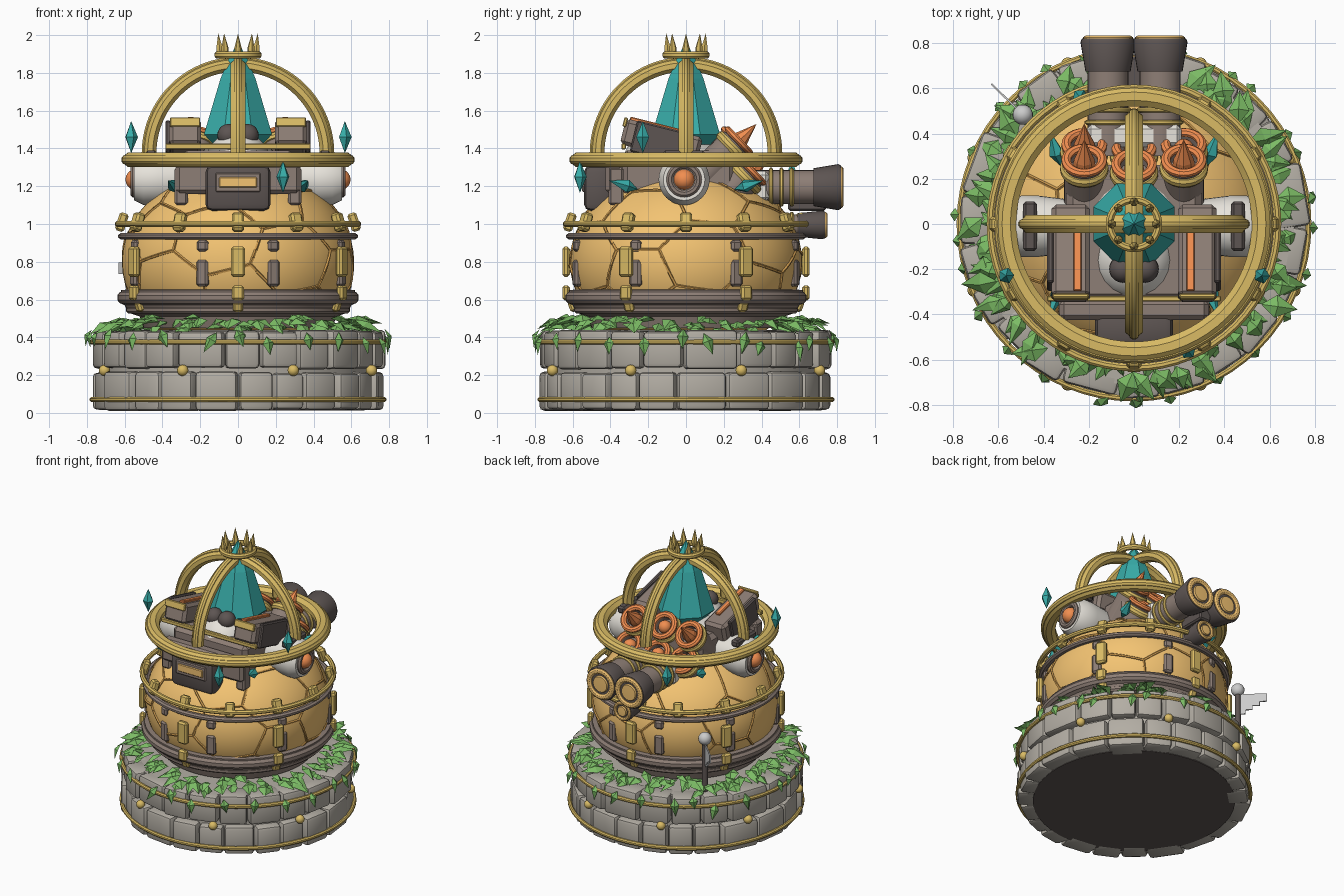
import bpy, bmesh, random
from math import pi, sin, cos, radians
from mathutils import Matrix, Vector

if "Cube" in bpy.data.objects:
    bpy.data.objects.remove(bpy.data.objects["Cube"])

random.seed(4)
COL = dict(gold=(.70, .50, .13), orange=(.90, .55, .17), seam=(.62, .33, .08), brown=(.27, .21, .18),
           dark=(.11, .09, .085), teal=(.04, .42, .40), leaf=(.20, .50, .13), stone=(.45, .42, .37),
           cream=(.80, .77, .71), red=(.88, .27, .08))
MAT = {}
for k, c in COL.items():
    MAT[k] = bpy.data.materials.new(k)
    MAT[k].diffuse_color = (*c, 1)
I = Matrix.Identity(4)
T = lambda *p: Matrix.Translation(p)
R = lambda deg, ax: Matrix.Rotation(radians(deg), 4, ax)


def radial(deg, r, z):
    """Place at angle from the front; local -y points outward."""
    return R(deg, 'Z') @ T(0, -r, z)


def aim(loc, d):
    """Point local z along d."""
    return T(*loc) @ Vector(d).to_track_quat('Z', 'Y').to_matrix().to_4x4()


def emit(name, bm, mat, m=I, smooth=True):
    bmesh.ops.recalc_face_normals(bm, faces=bm.faces)
    for f in bm.faces:
        f.smooth = smooth
    for e in bm.edges:
        e.smooth = len(e.link_faces) == 2 and e.calc_face_angle(0) < radians(35)
    me = bpy.data.meshes.new(name)
    bm.to_mesh(me)
    bm.free()
    ob = bpy.data.objects.new(name, me)
    if mat:
        me.materials.append(MAT[mat])
    ob.matrix_world = m
    bpy.context.collection.objects.link(ob)
    return ob


def lathe(name, prof, mat, m=I, n=32, closed=False, sweep=2 * pi, smooth=True):
    bm = bmesh.new()
    full = sweep > 6.28
    cols = [[bm.verts.new((r * cos(sweep * i / n), r * sin(sweep * i / n), z)) for r, z in prof]
            for i in range(n if full else n + 1)]
    k = len(prof)
    for i in range(n):
        a, b = cols[i], cols[(i + 1) % len(cols)]
        for j in range(k if closed else k - 1):
            bm.faces.new((a[j], b[j], b[(j + 1) % k], a[(j + 1) % k]))
    bmesh.ops.remove_doubles(bm, verts=bm.verts, dist=1e-5)
    return emit(name, bm, mat, m, smooth)


def cross(r, z, a, b, k=8):
    """Rounded ring cross-section, half sizes a and b."""
    return [(r + a * cos(2 * pi * (i + .5) / k), z + b * sin(2 * pi * (i + .5) / k)) for i in range(k)]


def ring(name, r, z, a, b, mat, m=I, n=64, sweep=2 * pi, k=8):
    return lathe(name, cross(r, z, a, b, k), mat, m, n, True, sweep)


def box(name, size, mat, m=I, bev=.012, seg=1):
    bm = bmesh.new()
    bmesh.ops.create_cube(bm, size=1, matrix=Matrix.Diagonal((*size, 1)))
    if bev:
        bmesh.ops.bevel(bm, geom=bm.edges[:], offset=bev, segments=seg, affect='EDGES', profile=.5)
    return emit(name, bm, mat, m)


def shard(name, m, r, up, down, n=6):
    lathe(name, [(0, -down), (r, 0), (0, up)], 'teal', m, n, smooth=False)


def ball(name, r, mat, m):
    lathe(name, [(r * sin(pi * i / 10), -r * cos(pi * i / 10)) for i in range(11)], mat, m, 20)


# Stone base: core, dark underside, two rows of uneven blocks
lathe('base_core', [(0, .02), (.71, .02), (.71, .43), (0, .45)], 'stone', n=48)
lathe('base_underside', [(0, .012), (.67, .012), (.67, .03), (0, .03)], 'dark', n=48)
for row, z in enumerate((.115, .335)):
    widths = [random.uniform(.75, 1.3) for _ in range(22)]
    tot, a = sum(widths), row * 9
    for w in widths:
        d = 360 * w / tot
        box('base_stone', (2 * .75 * sin(radians(d / 2)) - .012, .15, .2 + random.uniform(-.01, .01)), 'stone',
            radial(a + d / 2, .69 + random.uniform(-.012, .01), z) @ R(random.uniform(-2, 2), 'Z'), .022, 2)
        a += d
for z in (.07, .375):
    ring('base_gold_ring', .772, z, .014, .014, 'gold')
for i in range(8):
    ball('base_stud', .03, 'gold', radial(22.5 + 45 * i, .765, .225))

# Leaf wreath
bm = bmesh.new()


def leaf(m, l, w):
    v = [bm.verts.new(m @ Vector(p)) for p in
         ((0, 0, 0), (-w, -.4 * l, .0), (0, -l, -.015), (w, -.4 * l, .0), (0, -.45 * l, .022))]
    for i in range(4):
        bm.faces.new((v[i], v[(i + 1) % 4], v[4]))


for i in range(130):
    leaf(radial(i * 360 / 130 * 3.02, random.uniform(.53, .67), random.uniform(.445, .50))
         @ R(random.uniform(-50, 50), 'Z') @ R(random.uniform(-8, 22), 'X') @ R(random.uniform(-25, 25), 'Y'),
         random.uniform(.11, .18), random.uniform(.035, .055))
for i in range(26):
    leaf(radial(i * 360 / 26 + random.uniform(-6, 6), .775, random.uniform(.38, .45))
         @ R(random.uniform(60, 80), 'X') @ R(random.uniform(-30, 30), 'Z'), random.uniform(.08, .13), .03)
emit('leaf_wreath', bm, 'leaf', smooth=False)

# Dark cradle under the dome
lathe('cradle', [(0, .45), (.5, .45), (.52, .51), (.58, .53), (.6, .57), (.62, .58), (.62, .65), (.5, .66)], 'brown', n=64)
ring('cradle_rim', .615, .61, .026, .033, 'brown')
ring('cradle_lower_ring', .575, .545, .02, .02, 'brown')

# Orange dome with hexagon and pentagon seams
C, RX, RZ = .8, .615, .5
lathe('dome', [(RX * sin(pi * i / 28), C - RZ * cos(pi * i / 28)) for i in range(6, 29)], 'orange', n=64)
ico = bmesh.new()
bmesh.ops.create_icosphere(ico, subdivisions=1, radius=1, matrix=R(90, 'X') @ R(20.9, 'X'))
bm = bmesh.new()
for f in ico.faces:
    cs = [v.co for v in f.verts]
    for i in range(3):
        a, b, c = cs[i], cs[(i + 1) % 3], cs[(i + 2) % 3]
        segs = [(a.lerp(b, 1 / 3), a.lerp(c, 1 / 3))]
        if a.to_tuple(3) < b.to_tuple(3):
            segs.append((a.lerp(b, 1 / 3), a.lerp(b, 2 / 3)))
        for p, q in segs:
            pts = [p.lerp(q, t / 5).normalized() for t in range(6)]
            pts = [Vector((v.x * RX, v.y * RX, C + v.z * RZ)) for v in pts]
            for u, v in zip(pts, pts[1:]):
                if u.z > .6:
                    bmesh.ops.create_cone(bm, segments=5, radius1=.009, radius2=.009, depth=(v - u).length,
                                          matrix=aim((u + v) / 2, v - u))
ico.free()
emit('dome_seams', bm, 'seam')
ring('dome_dark_band', .612, .935, .024, .018, 'brown')
ring('dome_gold_ring', .635, 1.0, .018, .017, 'gold')

# Clasps around the dome
for i in range(12):
    box('ring_clasp', (.065, .05, .1), 'gold', radial(30 * i, .615, 1.01) @ R(-18, 'X'))
for i in range(6):
    box('gold_clasp', (.075, .04, .16), 'gold', radial(60 * i, .635, .8))
    box('lower_clasp', (.065, .04, .08), 'gold', radial(60 * i, .635, .635))
    box('cradle_clasp', (.055, .04, .06), 'gold', radial(60 * i, .6, .565) @ R(20, 'X'))
for a in (18, 64, 116, 162):
    for s in (-1, 1):
        box('dark_clasp', (.065, .04, .14), 'brown', radial(a * s, .605, .74))
        box('small_dark_clasp', (.06, .035, .06), 'brown', radial(a * s, .605, .885))

# Gold cage: ring, crossed arches, crown
ring('cage_ring', .565, 1.34, .048, .042, 'gold')
ring('cage_ring_rib', .6, 1.34, .018, .025, 'gold')
for a in (0, 90):
    m = T(0, 0, 1.375) @ R(a, 'Z') @ R(90, 'X')
    ring('cage_arch', .465, 0, .036, .044, 'gold', m, 40, pi)
    ring('cage_arch_rib', .495, 0, .016, .022, 'gold', m, 40, pi)
ring('crown_ring', .108, 1.895, .018, .02, 'gold', n=32)
for i in range(8):
    lathe('crown_spike', [(0, -.03), (.018, 0), (.02, .03), (0, .11)], 'gold',
          radial(45 * i, .095, 1.9) @ R(5, 'X'), 6)

# Central crystal in its cream cup
lathe('main_crystal', [(0, 1.3), (.12, 1.4), (.195, 1.475), (.10, 1.77), (.05, 1.88), (0, 1.965)], 'teal',
      R(22.5, 'Z'), 8, smooth=False)
ball('cream_cup', .18, 'cream', T(0, -.16, 1.31))
lathe('crystal_seat', [(0, 1.25), (.2, 1.25), (.2, 1.38), (.14, 1.42), (0, 1.42)], 'cream')

# Small floating crystals and shards on the dome
for a, z in ((68, 1.46), (-112 + 44, 1.46), (23, 1.25), (203, 1.25)):
    shard('floating_crystal', radial(a, .61, z), .036, .085, .085, 5)
for sx in (-1, 1):
    for sy in (-1, 1):
        shard('dome_shard', aim((sx * .34, sy * .31, 1.2), (sx * .25, sy * .8, .25)), .035, .11, .06, 5)

# Dark machinery body
box('machine_body', (.6, .6, .24), 'brown', T(0, -.04, 1.27), .03)
box('front_crossbar', (.66, .09, .16), 'brown', T(0, -.38, 1.24), .02)
box('rear_cream_block', (.42, .1, .16), 'cream', T(0, .39, 1.2), .02)
box('gold_crossbar', (.77, .025, .03), 'gold', T(0, -.33, 1.41), .005)

# Front visor box
box('visor_box', (.345, .15, .24), 'dark', T(0, -.465, 1.19), .035, 2)
box('visor_slot', (.24, .02, .1), 'brown', T(0, -.54, 1.22), .006)
box('visor_light', (.2, .02, .055), 'orange', T(0, -.546, 1.22), .005)

for s in (-1, 1):
    # Side racks with red stripes
    m = T(s * .28, -.13, 1.44) @ R(-14, 'X')
    box('rack', (.17, .42, .14), 'brown', m, .02)
    box('rack_side', (.03, .3, .17), 'dark', m @ T(s * .09, 0, -.01), .008)
    box('rack_stripe', (.035, .3, .03), 'red', m @ T(-s * .03, -.04, .07), .005)
    box('rack_end_trim', (.16, .02, .05), 'gold', m @ T(0, -.21, .05), .005)
    box('rack_strut', (.07, .08, .2), 'brown', T(s * .3, -.37, 1.2), .012)
    ball('front_knob', .06, 'dark', T(s * .05, -.2, 1.47))
    # Side eye pods
    m = aim((s * .3, -.01, 1.235), (s, 0, 0))
    lathe('eye_pod', [(0, 0), (.12, 0), (.135, .12), (.135, .2), (.11, .25), (.07, .25), (0, .24)], 'cream', m)
    ring('eye_socket', .075, .25, .02, .02, 'brown', m, 32)
    ball('eye_ball', .056, 'red', m @ T(0, 0, .24))
    box('eye_claw', (.06, .22, .05), 'dark', T(s * .46, -.01, 1.365), .012)

# Rocket tubes facing back and up
d = Vector((0, .72, .69)).normalized()
for x, y, z, tip in ((-.22, .28, 1.44, 1), (0, .26, 1.44, 0), (.22, .28, 1.44, 1),
                     (-.22, .35, 1.28, 1), (0, .34, 1.27, 0), (.22, .35, 1.28, 0)):
    m = aim((x, y, z), d)
    lathe('rocket_tube', [(0, -.26), (.09, -.26), (.09, -.02), (.065, -.01), (.06, -.04), (0, -.04)], 'brown', m, 24)
    ring('rocket_collar', .09, -.05, .018, .025, 'gold', m, 24)
    ring('rocket_lip', .08, 0, .022, .018, 'red', m, 24)
    if tip:
        lathe('rocket_tip', [(0, -.03), (.05, -.03), (.045, .01), (0, .13)], 'red', m, 8, smooth=False)
    else:
        ball('rocket_core', .045, 'red', m @ T(0, 0, -.025))

# Rear triple cannon
for x, y0, z, k in ((-.115, .3, 1.195, 1), (.115, .3, 1.195, 1), (0, .3, .995, .62)):
    m = aim((x, y0, z), (0, 1, 0))
    e = .525 if k == 1 else .44
    lathe('cannon_barrel', [(0, 0), (.09 * k, 0), (.09 * k, e - .1), (0, e - .1)], 'brown', m)
    lathe('cannon_muzzle', [(0, e - .15), (.1 * k, e - .15), (.122 * k, e - .02), (.115 * k, e - .005), (0, e - .005)],
          'dark', m)
    ring('cannon_lip', .092 * k, e - .005, .02 * k, .014, 'orange', m, 32)
    lathe('cannon_cap', [(.09 * k, e - .01), (.06 * k, e - .006), (.055 * k, e + .006), (0, e + .008)], 'orange', m)
    for j in range(3):
        ring('cannon_band', .09 * k, .15 + .055 * j, .014, .012, 'gold', m, 32)
box('cannon_bracket', (.09, .2, .1), 'dark', T(0, .64, 1.12), .01)

# Wind-up lever at back left with stepped flag plate
m = radial(-134.5, .69, 0)
lathe('lever_post', [(0, .45), (.022, .45), (.018, .82), (0, .82)], 'dark', m, 12)
ball('lever_ball', .045, None, m @ T(0, 0, .83))
for j in range(4):
    box('lever_plate', (.008, .05, .15 - .03 * j), None, m @ T(0, -.025 - .048 * j, .72 + .015 * j), 0)

for m in bpy.data.materials:
    if m.users and not m.is_grease_pencil:
        m.use_nodes = True
        m.node_tree.nodes["Principled BSDF"].inputs["Base Color"].default_value = m.diffuse_color
